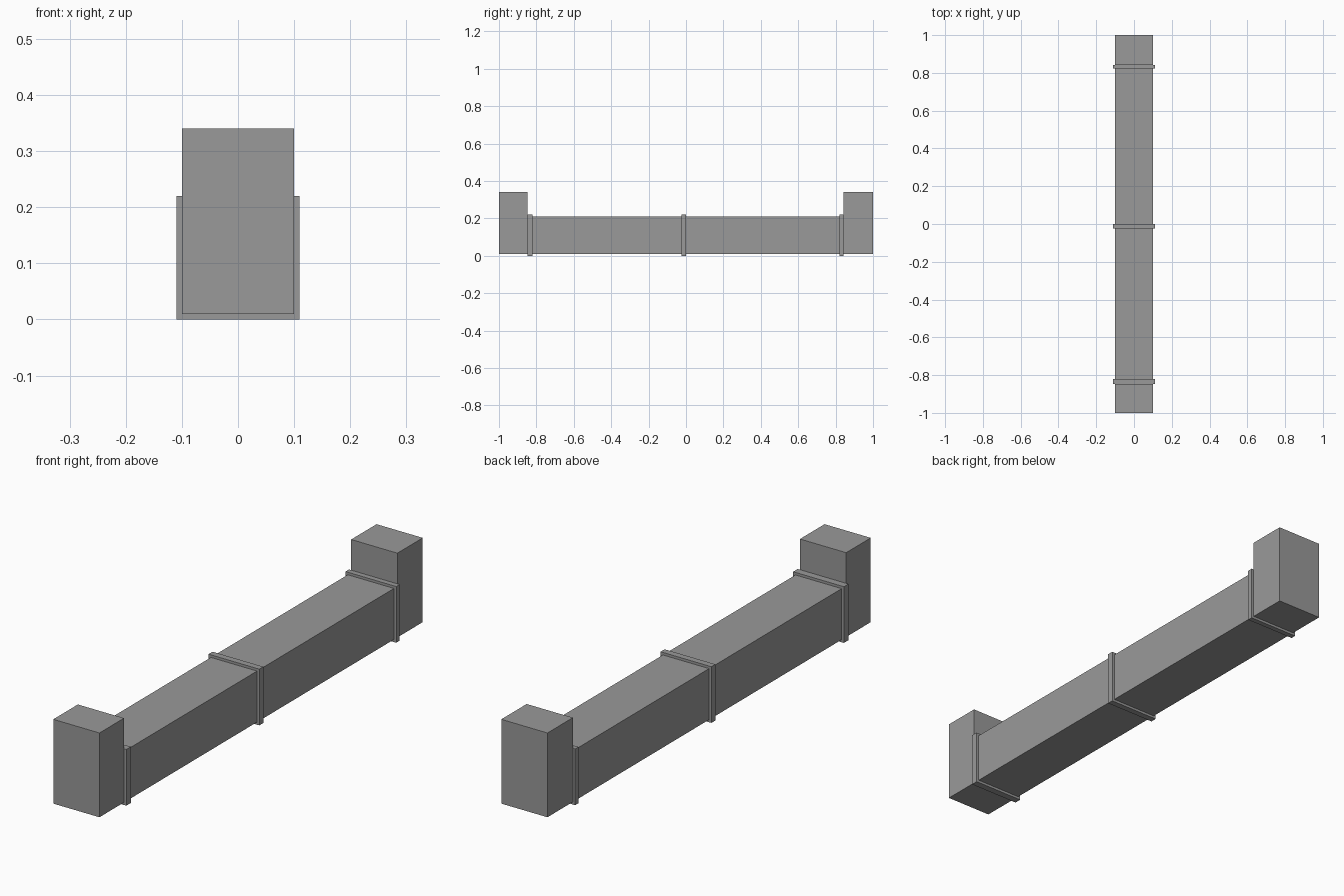
import bpy

# Remove the default cube
cube = bpy.data.objects.get("Cube")
if cube:
    bpy.data.objects.remove(cube, do_unlink=True)

# Single grey metal
metal = bpy.data.materials.new("grey_metal")
metal.use_nodes = True
GREY = (0.32, 0.32, 0.32, 1)
metal.diffuse_color = GREY
metal.node_tree.nodes["Principled BSDF"].inputs["Base Color"].default_value = GREY


def box(name, half_width, y0, y1, z0, z1):
    """Axis-aligned box centred on x, given its y and z ranges."""
    bpy.ops.mesh.primitive_cube_add(size=1, location=(0, (y0 + y1) / 2, (z0 + z1) / 2))
    ob = bpy.context.object
    ob.name = name
    ob.scale = (2 * half_width, y1 - y0, z1 - z0)
    bpy.ops.object.transform_apply(location=False, rotation=False, scale=True)
    ob.data.materials.append(metal)
    return ob


# Straight duct runs between the flanges
box("front_duct", 0.1, -0.82, -0.025, 0.01, 0.21)
box("back_duct", 0.1, 0.0, 0.822, 0.01, 0.21)

# Upturned end sections
box("front_elbow", 0.1, -1.0, -0.848, 0.01, 0.34)
box("back_elbow", 0.1, 0.843, 1.0, 0.01, 0.34)

# Joint flanges, slightly larger than the duct
for name, y0, y1 in (("front_flange", -0.848, -0.82),
                     ("middle_flange", -0.025, 0.0),
                     ("back_flange", 0.822, 0.843)):
    box(name, 0.11, y0, y1, 0.0, 0.22)
